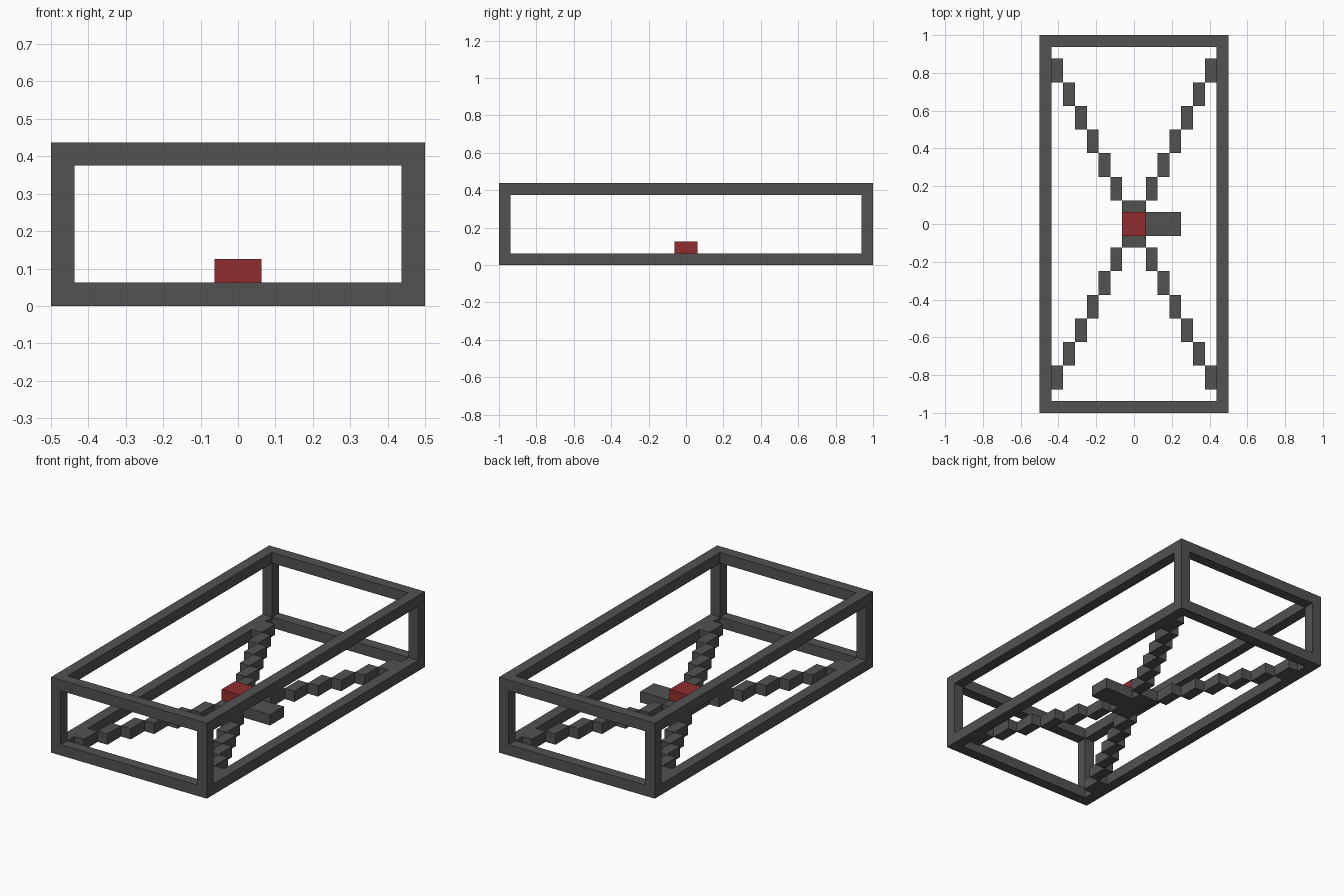
import bpy
import bmesh
from mathutils import Matrix, Vector

UNIT = 1 / 16  # one grid cell

default = bpy.data.objects.get("Cube")
if default:
    bpy.data.objects.remove(default, do_unlink=True)


def make_material(name, color):
    mat = bpy.data.materials.new(name)
    mat.use_nodes = True
    mat.diffuse_color = color
    bsdf = next(n for n in mat.node_tree.nodes if n.type == "BSDF_PRINCIPLED")
    bsdf.inputs["Base Color"].default_value = color
    return mat


grey = make_material("dark grey", (0.084, 0.084, 0.084, 1))
red = make_material("dark red", (0.28, 0.026, 0.026, 1))


def make_boxes(name, boxes, mat):
    """One object from boxes given as (low corner, high corner) in cells."""
    bm = bmesh.new()
    for low, high in boxes:
        low, high = Vector(low) * UNIT, Vector(high) * UNIT
        matrix = Matrix.Translation((low + high) / 2) @ Matrix.Diagonal((high - low).to_4d())
        bmesh.ops.create_cube(bm, size=1, matrix=matrix)
    mesh = bpy.data.meshes.new(name)
    bm.to_mesh(mesh)
    bm.free()
    mesh.materials.append(mat)
    obj = bpy.data.objects.new(name, mesh)
    bpy.context.collection.objects.link(obj)
    return obj


# Rectangular frames at the bottom and top
for name, z in (("bottom_frame", 0), ("top_frame", 6)):
    rails = [((x, -16, z), (x + 1, 16, z + 1)) for x in (-8, 7)]
    rails += [((-7, y, z), (7, y + 1, z + 1)) for y in (-16, 15)]
    make_boxes(name, rails, grey)

# Corner posts joining the frames
make_boxes("corner_posts",
           [((x, y, 1), (x + 1, y + 1, 6)) for x in (-8, 7) for y in (-16, 15)], grey)

# Stepped diagonal braces, mirrored to all four corners
steps = [((i, 2 * i, 0), (i + 1, 2 * i + 2, 1)) for i in range(1, 7)]
braces = make_boxes("stepped_braces", steps, grey)
mirror = braces.modifiers.new("Mirror", "MIRROR")
mirror.use_axis = (True, True, False)
mirror.use_mirror_merge = False

# Centre hub, side arm and red block
make_boxes("centre_hub", [((-1, -2, 0), (1, 2, 1))], grey)
make_boxes("side_arm", [((1, -1, 0), (4, 1, 1))], grey)
make_boxes("red_block", [((-1, -1, 1), (1, 1, 2))], red)
